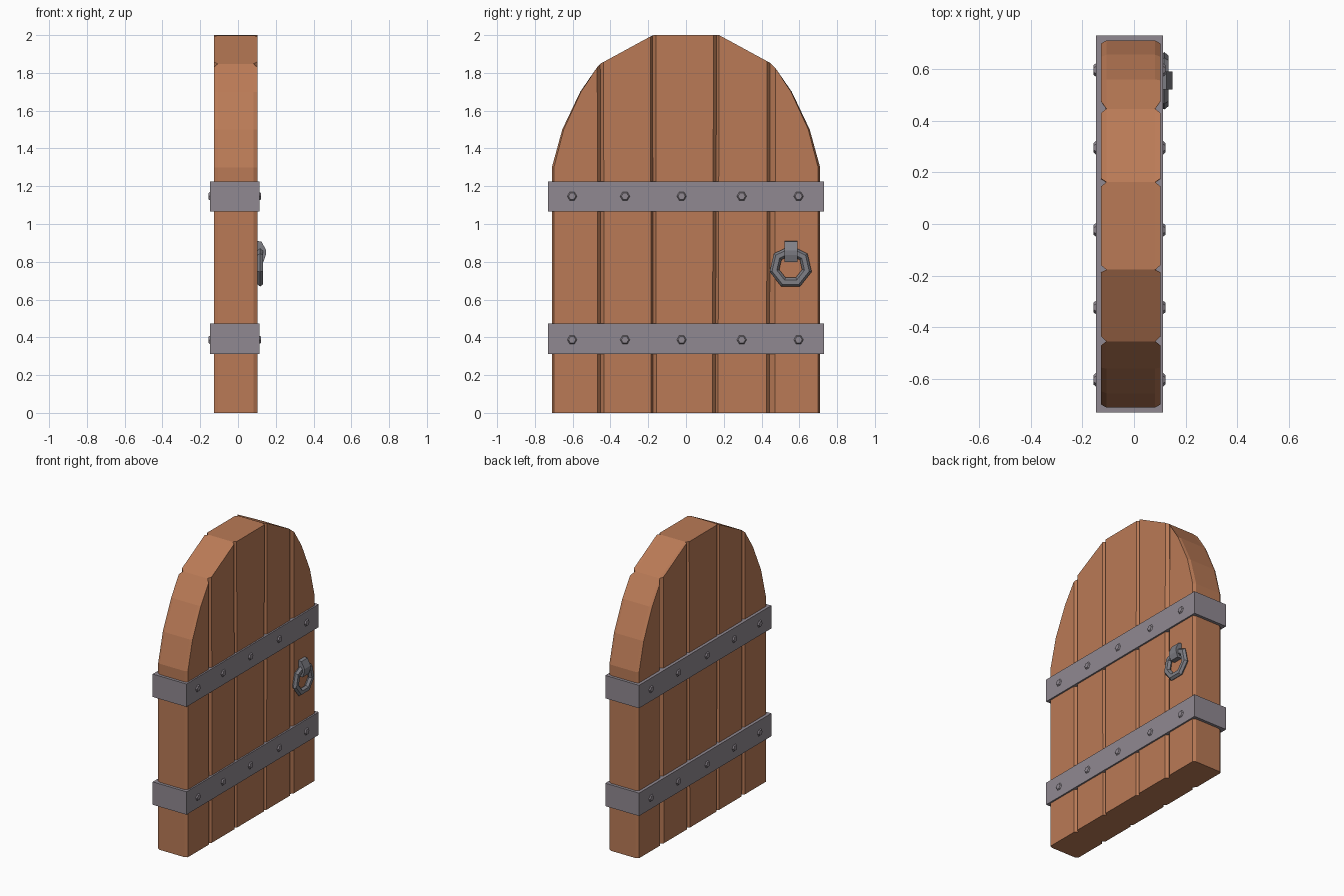
import bpy, bmesh, math
from mathutils import Matrix, Vector

if "Cube" in bpy.data.objects:
    bpy.data.objects.remove(bpy.data.objects["Cube"])


def material(name, col):
    m = bpy.data.materials.new(name)
    m.diffuse_color = (*col, 1)
    m.use_nodes = True
    m.node_tree.nodes["Principled BSDF"].inputs["Base Color"].default_value = m.diffuse_color
    return m


wood = material("warm wood", (0.49, 0.195, 0.093))
iron = material("grey iron", (0.28, 0.25, 0.283))
dark_iron = material("dark iron", (0.21, 0.21, 0.235))


def finish(name, bm, mat):
    bmesh.ops.remove_doubles(bm, verts=bm.verts, dist=1e-5)
    bmesh.ops.recalc_face_normals(bm, faces=bm.faces)
    me = bpy.data.meshes.new(name)
    bm.to_mesh(me)
    bm.free()
    me.materials.append(mat)
    ob = bpy.data.objects.new(name, me)
    bpy.context.collection.objects.link(ob)
    return ob


# Planked door: five planks under an arched top, bevelled to leave V grooves
XB, XF, DEPTH = -0.127, 0.102, 0.02
arch = [(0.46, 1.845), (0.56, 1.70), (0.655, 1.50), (0.71, 1.30)]


def top(y):
    y = abs(y)
    if y <= 0.175:
        return 2.0
    return 2.0 - (y - 0.175) * (0.155 / 0.285) if y < 0.46 else 1.845 - (y - 0.46) * 1.45


# each seam: y at bottom, y at top, bevel to the left, bevel to the right
seams = [(-0.452, -0.454, 0.016, 0.018), (-0.174, -0.177, 0.011, 0.017),
         (0.155, 0.162, 0.016, 0.014), (0.442, 0.446, 0.016, 0.028)]
bm = bmesh.new()


def plank(rim, face):
    n = len(rim)
    rings = [[bm.verts.new((x, y, z)) for y, z in pts] for x, pts in
             ((XB, face), (XB + DEPTH, rim), (XF - DEPTH, rim), (XF, face))]
    bm.faces.new(rings[0])
    bm.faces.new(rings[3])
    for k in range(3):
        for i in range(n):
            j = (i + 1) % n
            (y0, z0), (y1, z1) = rim[i], rim[j]
            inner = abs(y0) < 0.5 and abs(y0 - y1) < 0.03
            if k == 1 and inner:
                continue  # planks touch here
            bm.faces.new((rings[k][i], rings[k][j], rings[k + 1][j], rings[k + 1][i]))


for a, b in zip(seams, seams[1:]):
    rim = [(a[0], 0), (b[0], 0), (b[1], top(b[1])), (a[1], top(a[1]))]
    l0, r0, r1, l1 = a[0] + a[3], b[0] - b[2], b[1] - b[2], a[1] + a[3]
    plank(rim, [(l0, 0), (r0, 0), (r1, top(r1)), (l1, top(l1))])
for s, seam, bev in ((-1, seams[0], seams[0][2]), (1, seams[3], seams[3][3])):
    ins = [(y - 0.011 * k, z) for (y, z), k in zip(arch[1:], (0.4, 0.7, 1))]
    fy = abs(seam[1]) + bev
    rim = [(seam[0], 0), (seam[1], top(seam[1]))] + [(s * y, z) for y, z in arch[1:]] + [(s * 0.71, 0)]
    face = [(seam[0] + s * bev, 0), (s * fy, top(fy))] + [(s * y, z) for y, z in ins] + [(s * 0.699, 0)]
    plank(rim, face)
finish("door_planks", bm, wood)

# Iron straps wrapped round the door, with hexagonal rivets on both sides
for tag, z0, z1, zr in (("lower", 0.312, 0.472, 0.387), ("upper", 1.065, 1.225, 1.147)):
    bm = bmesh.new()
    bmesh.ops.create_cube(bm, size=1, matrix=Matrix.Translation((-0.0175, 0, (z0 + z1) / 2))
                          @ Matrix.Diagonal((0.261, 1.46, z1 - z0, 1)))
    finish(tag + "_strap", bm, iron)
    bm = bmesh.new()
    for y in (-0.603, -0.323, -0.023, 0.295, 0.596):
        for x, s in ((0.115, 1), (-0.15, -1)):
            bmesh.ops.create_cone(bm, cap_ends=True, segments=6, radius1=0.029, radius2=0.019, depth=0.012,
                                  matrix=Matrix.Translation((x, y, zr))
                                  @ Matrix.Rotation(s * math.pi / 2, 4, 'Y'))
    finish(tag + "_rivets", bm, iron)

# Ring handle: seven-sided ring with a six-sided section
RY, RZ = 0.554, 0.772
bm = bmesh.new()
rows = []
for i in range(7):
    a = math.pi / 2 + i * math.tau / 7
    row = []
    for j in range(6):
        t = j * math.tau / 6
        r = 0.088 + 0.026 * math.cos(t)
        x = 0.117 + 0.0185 * math.sin(t)
        row.append(bm.verts.new((x, RY + r * math.cos(a), RZ + r * math.sin(a))))
    rows.append(row)
for i in range(7):
    for j in range(6):
        p, q, k = rows[i], rows[(i + 1) % 7], (j + 1) % 6
        bm.faces.new((p[j], q[j], q[k], p[k]))
finish("handle_ring", bm, dark_iron)

# Bracket that holds the ring
bm = bmesh.new()
prof = [(0.098, 0.91), (0.125, 0.907), (0.149, 0.86), (0.147, 0.835), (0.135, 0.80), (0.098, 0.80)]
f = bm.faces.new([bm.verts.new((x, 0.521, z)) for x, z in prof])
ext = bmesh.ops.extrude_face_region(bm, geom=[f], use_keep_orig=True)
bmesh.ops.translate(bm, vec=Vector((0, 0.069, 0)),
                    verts=[v for v in ext["geom"] if isinstance(v, bmesh.types.BMVert)])
finish("handle_bracket", bm, dark_iron)
